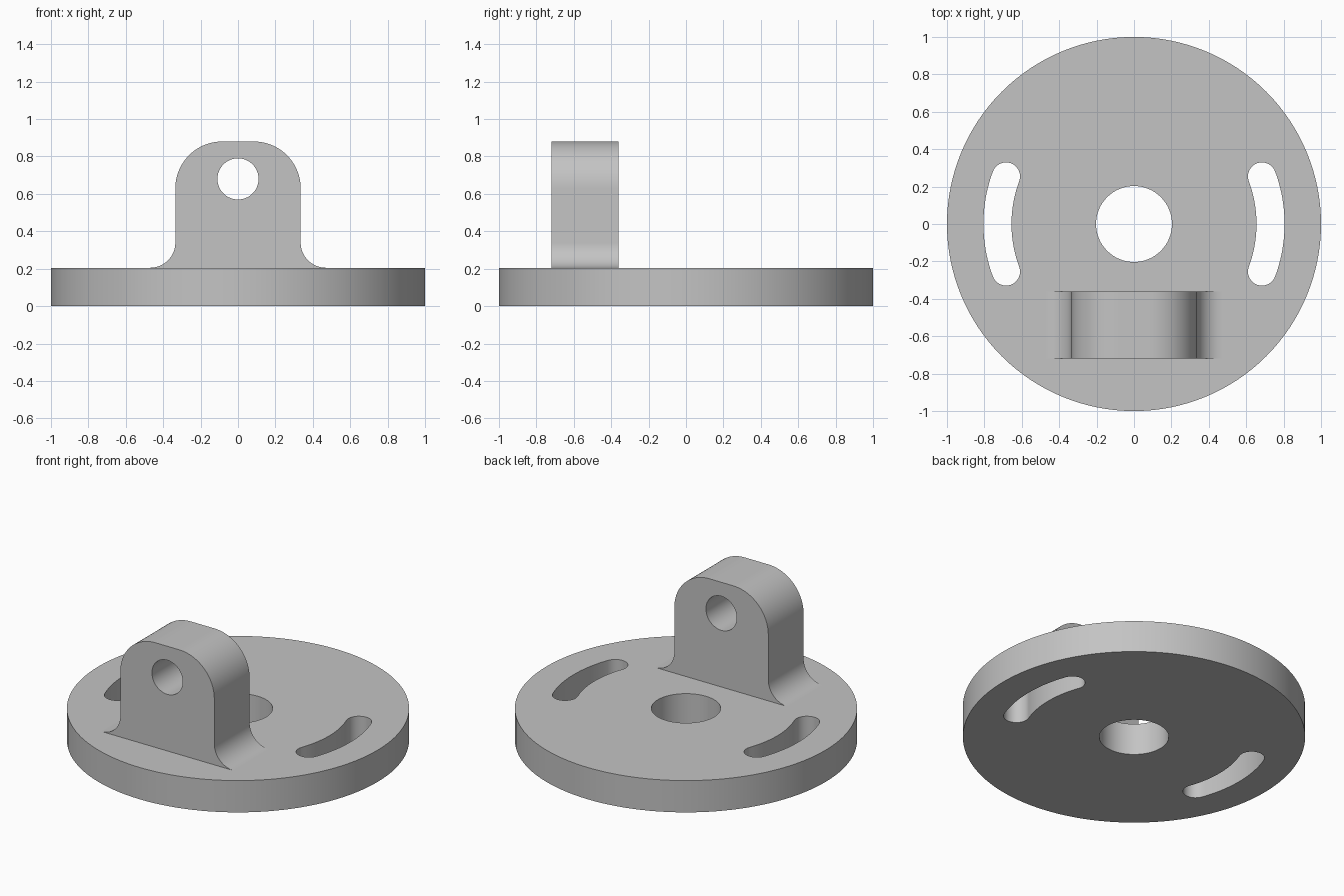
import bpy, bmesh
from math import cos, sin, pi, radians
from mathutils import Matrix, Vector

if "Cube" in bpy.data.objects:
    bpy.data.objects.remove(bpy.data.objects["Cube"])

grey = bpy.data.materials.new("plain grey")
grey.use_nodes = True
grey.diffuse_color = (0.55, 0.55, 0.55, 1)
grey.node_tree.nodes["Principled BSDF"].inputs["Base Color"].default_value = grey.diffuse_color


def arc(cx, cy, r, start, end, n):
    """Points along an arc, angles in degrees, both ends included."""
    angles = [radians(start + (end - start) * i / n) for i in range(n + 1)]
    return [(cx + r * cos(a), cy + r * sin(a)) for a in angles]


def circle(cx, cy, r, n):
    return arc(cx, cy, r, 0, 360, n)[:-1]


def plate(name, loops, depth, matrix):
    """Fill an outline with holes, extrude it and place it."""
    bm = bmesh.new()
    for loop in loops:
        verts = [bm.verts.new((x, y, 0)) for x, y in loop]
        for i, v in enumerate(verts):
            bm.edges.new((verts[i - 1], v))
    bmesh.ops.triangle_fill(bm, edges=bm.edges[:], use_beauty=True, use_dissolve=False)
    top = bmesh.ops.extrude_face_region(bm, geom=bm.faces[:], use_keep_orig=True)["geom"]
    bmesh.ops.translate(bm, vec=Vector((0, 0, depth)),
                        verts=[g for g in top if isinstance(g, bmesh.types.BMVert)])
    bmesh.ops.recalc_face_normals(bm, faces=bm.faces[:])
    bm.transform(matrix)
    mesh = bpy.data.meshes.new(name)
    bm.to_mesh(mesh)
    bm.free()
    mesh.materials.append(grey)
    obj = bpy.data.objects.new(name, mesh)
    bpy.context.collection.objects.link(obj)
    bpy.ops.object.select_all(action="DESELECT")
    obj.select_set(True)
    bpy.context.view_layer.objects.active = obj
    bpy.ops.object.shade_smooth_by_angle(angle=radians(30))
    return obj


# Base disc with a centre bore and two curved slots
disc_top = 0.205
slot_radius, slot_half, sweep = 0.73, 0.075, 20.4
ex, ey = slot_radius * cos(radians(sweep)), slot_radius * sin(radians(sweep))
slot = (arc(0, 0, slot_radius + slot_half, -sweep, sweep, 24)
        + arc(ex, ey, slot_half, sweep, sweep + 180, 16)[1:]
        + arc(0, 0, slot_radius - slot_half, sweep, -sweep, 24)[1:]
        + arc(ex, -ey, slot_half, 180 - sweep, 360 - sweep, 16)[1:-1])
mirrored_slot = [(-x, y) for x, y in slot]
plate("base_disc", [circle(0, 0, 1, 128), circle(0, 0, 0.203, 64), slot, mirrored_slot],
      disc_top, Matrix())

# Upright lug with rounded shoulders, flared foot and a cross hole
half, lug_top, shoulder, foot = 0.335, 0.88, 0.25, 0.135
side = ([(half + foot, disc_top - 0.02)]
        + arc(half + foot, disc_top + foot, foot, 270, 180, 16)
        + arc(half - shoulder, lug_top - shoulder, shoulder, 0, 90, 24))
outline = side + [(-x, z) for x, z in reversed(side)]
stand_up = Matrix.Translation((0, -0.36, 0)) @ Matrix.Rotation(pi / 2, 4, "X")
plate("upright_lug", [outline, circle(0, 0.68, 0.11, 48)], 0.36, stand_up)
